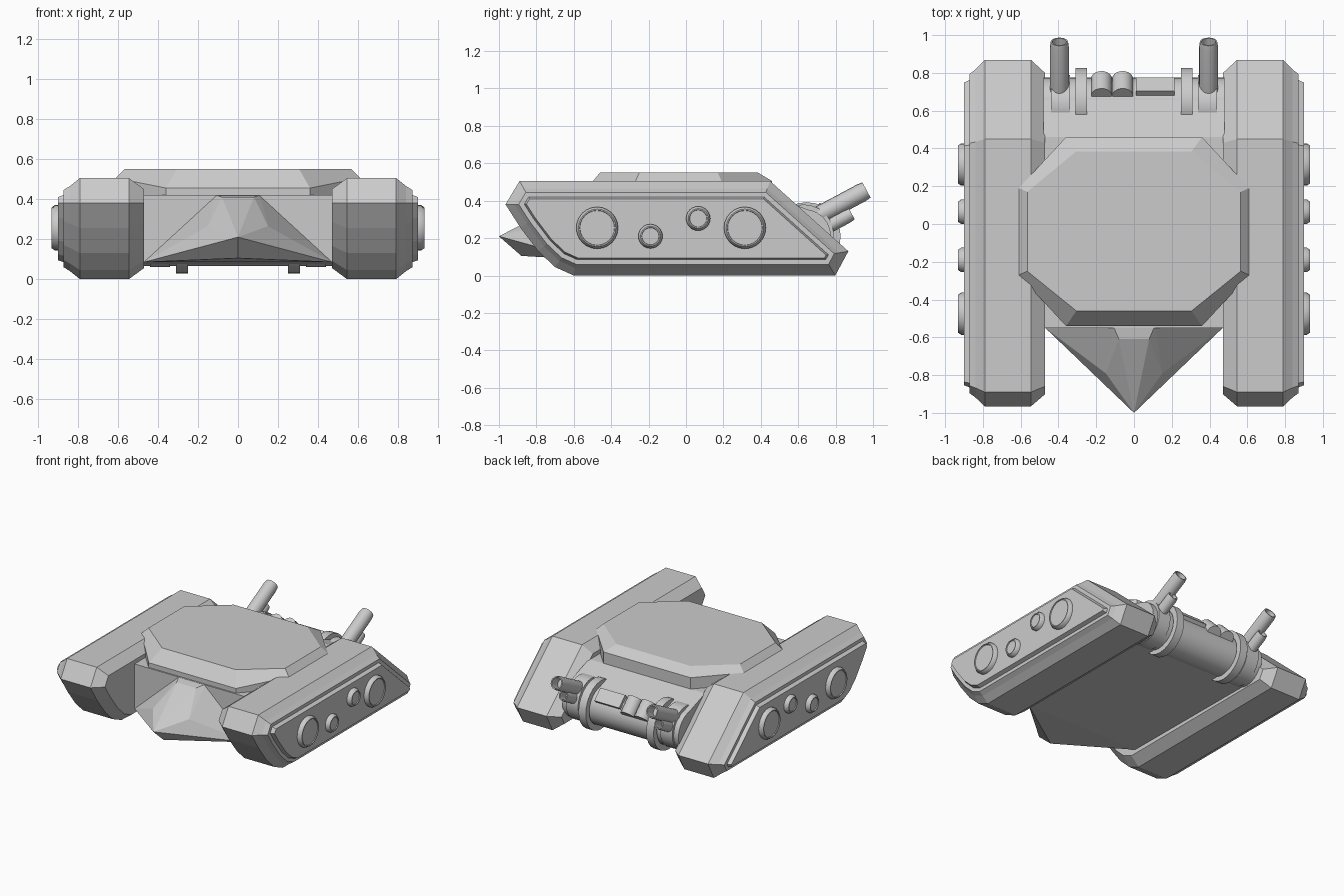
import bpy, bmesh, math
from mathutils import Vector

if "Cube" in bpy.data.objects:
    bpy.data.objects.remove(bpy.data.objects["Cube"])


def finish(bm, name, smooth=False):
    bmesh.ops.recalc_face_normals(bm, faces=bm.faces)
    me = bpy.data.meshes.new(name)
    bm.to_mesh(me)
    bm.free()
    if smooth:
        for p in me.polygons:
            p.use_smooth = True
        me.set_sharp_from_angle(angle=math.radians(35))
    ob = bpy.data.objects.new(name, me)
    bpy.context.collection.objects.link(ob)
    return ob


def loft(name, rings, closed=False, smooth=False):
    """Skin rings with equal point counts; cap the ends or join them."""
    bm = bmesh.new()
    vs = [[bm.verts.new(p) for p in r] for r in rings]
    n = len(vs[0])
    pairs = list(zip(vs, vs[1:])) + ([(vs[-1], vs[0])] if closed else [])
    for a, b in pairs:
        for i in range(n):
            j = (i + 1) % n
            bm.faces.new((a[i], a[j], b[j], b[i]))
    if not closed:
        bm.faces.new(vs[0])
        bm.faces.new(vs[-1])
    return finish(bm, name, smooth)


def lathe(name, center, axis, profile, n=24, closed=False):
    """Revolve (distance along axis, radius) points about an axis."""
    c, a = Vector(center), Vector(axis).normalized()
    u = a.orthogonal().normalized()
    v = a.cross(u)
    rings = [[c + a * h + r * (u * math.cos(2 * math.pi * i / n) + v * math.sin(2 * math.pi * i / n))
              for i in range(n)] for h, r in profile]
    return loft(name, rings, closed, True)


def inset(poly, d):
    """Shrink a clockwise convex polygon by d."""
    out = []
    for i, p in enumerate(poly):
        p = Vector(p)
        e1 = (p - Vector(poly[i - 1])).normalized()
        e2 = (Vector(poly[(i + 1) % len(poly)]) - p).normalized()
        n1, n2 = Vector((e1.y, -e1.x)), Vector((e2.y, -e2.x))
        out.append(p + (n1 + n2) * d / (1 + n1.dot(n2)))
    return out


def hull(name, pts):
    bm = bmesh.new()
    for p in pts:
        bm.verts.new(p)
    bmesh.ops.convex_hull(bm, input=bm.verts)
    bmesh.ops.delete(bm, geom=[v for v in bm.verts if not v.link_faces], context='VERTS')
    bmesh.ops.dissolve_limit(bm, angle_limit=0.02, verts=bm.verts, edges=bm.edges)
    return finish(bm, name)


# Side pods: bevelled profile with a raised outer plate
pod = [(-0.965, 0.38), (-0.89, 0.505), (0.45, 0.505), (0.868, 0.13), (0.798, 0),
       (-0.60, 0), (-0.70, 0.045), (-0.79, 0.13), (-0.885, 0.255)]
steps = [(0.47, 0.055), (0.545, 0), (0.79, 0), (0.84, 0.04), (0.872, 0.06), (0.872, 0.085), (0.90, 0.095)]
# Wheels on the pods: y, z, radius
wheels = [(-0.475, 0.255, 0.112), (0.315, 0.255, 0.112), (-0.19, 0.21, 0.065), (0.065, 0.305, 0.065)]
for s, side in ((1, "right"), (-1, "left")):
    loft(f"pod_{side}", [[(s * x, p[0], p[1]) for p in inset(pod, d)] for x, d in steps])
    for i, (y, z, r) in enumerate(wheels):
        lathe(f"wheel_{side}_{i}", (s * 0.88, y, z), (s, 0, 0),
              [(0, r), (0.035, r), (0.052, r - 0.012), (0.052, r - 0.018), (0.046, r - 0.02)])

# Central body
body = [(-0.55, 0.085), (-0.55, 0.42), (0.46, 0.42), (0.66, 0.35), (0.66, 0.075)]
loft("body", [[(x, y, z) for y, z in body] for x in (-0.48, 0.48)])


# Octagonal top deck
def octagon(x, x1, yb, y1, y2, yf, z, zs, zf):
    return [(x1, yb, zs), (x, y1, zs), (x, y2, zs), (x1, yf, zf),
            (-x1, yf, zf), (-x, y2, zs), (-x, y1, zs), (-x1, yb, zs)]


loft("deck", [octagon(0.61, 0.36, 0.46, 0.19, -0.27, -0.54, 0, 0.42, 0.42),
              octagon(0.61, 0.36, 0.46, 0.19, -0.27, -0.54, 0, 0.505, 0.455),
              octagon(0.565, 0.305, 0.385, 0.17, -0.25, -0.46, 0, 0.55, 0.55)])

# Faceted nose
nose = [(0, -1.0, 0.21), (0, -0.88, 0.105)]
for s in (1, -1):
    nose += [(s * 0.08, -0.61, 0.41), (s * 0.11, -0.54, 0.42), (s * 0.15, -0.79, 0.265),
             (s * 0.47, -0.55, 0.085), (s * 0.47, -0.50, 0.085), (s * 0.1, -0.50, 0.42)]
hull("nose", nose)

# Rear drum, bands and gun mounts
lathe("rear_drum", (-0.48, 0.63, 0.21), (1, 0, 0), [(0, 0.145), (0.96, 0.145)], 24)
for s, side in ((1, "right"), (-1, "left")):
    lathe(f"drum_band_{side}", (s * 0.25, 0.645, 0.21), (s, 0, 0),
          [(0, 0.14), (0, 0.182), (0.06, 0.182), (0.06, 0.14)], 24, True)
    lathe(f"gun_mount_{side}", (s * 0.34, 0.63, 0.22), (s, 0, 0), [(0, 0.16), (0.1, 0.16)], 24)
    # Twin hollow barrels
    aim = (0, 0.88, 0.47)
    for name, y, z, r, length in (("upper", 0.965, 0.457, 0.05, 0.30), ("lower", 0.885, 0.332, 0.04, 0.26)):
        lathe(f"barrel_{name}_{side}", (s * 0.395, y, z), aim,
              [(-length, r), (-0.03, r), (0, r - 0.004), (0, r - 0.012), (-0.08, r - 0.012)], 16)

# Canisters and box on the drum
for i, x in enumerate((-0.172, -0.06)):
    lathe(f"canister_{i}", (x, 0.725, 0.305), (0, 0.7, -0.7), [(-0.065, 0.055), (0.065, 0.055)], 16)
hull("drum_box", [(x, 0.72 + a * 0.035 + b * 0.02, 0.315 - a * 0.035 + b * 0.02)
                  for x in (0.01, 0.215) for a in (-1, 1) for b in (-2, 1)])
